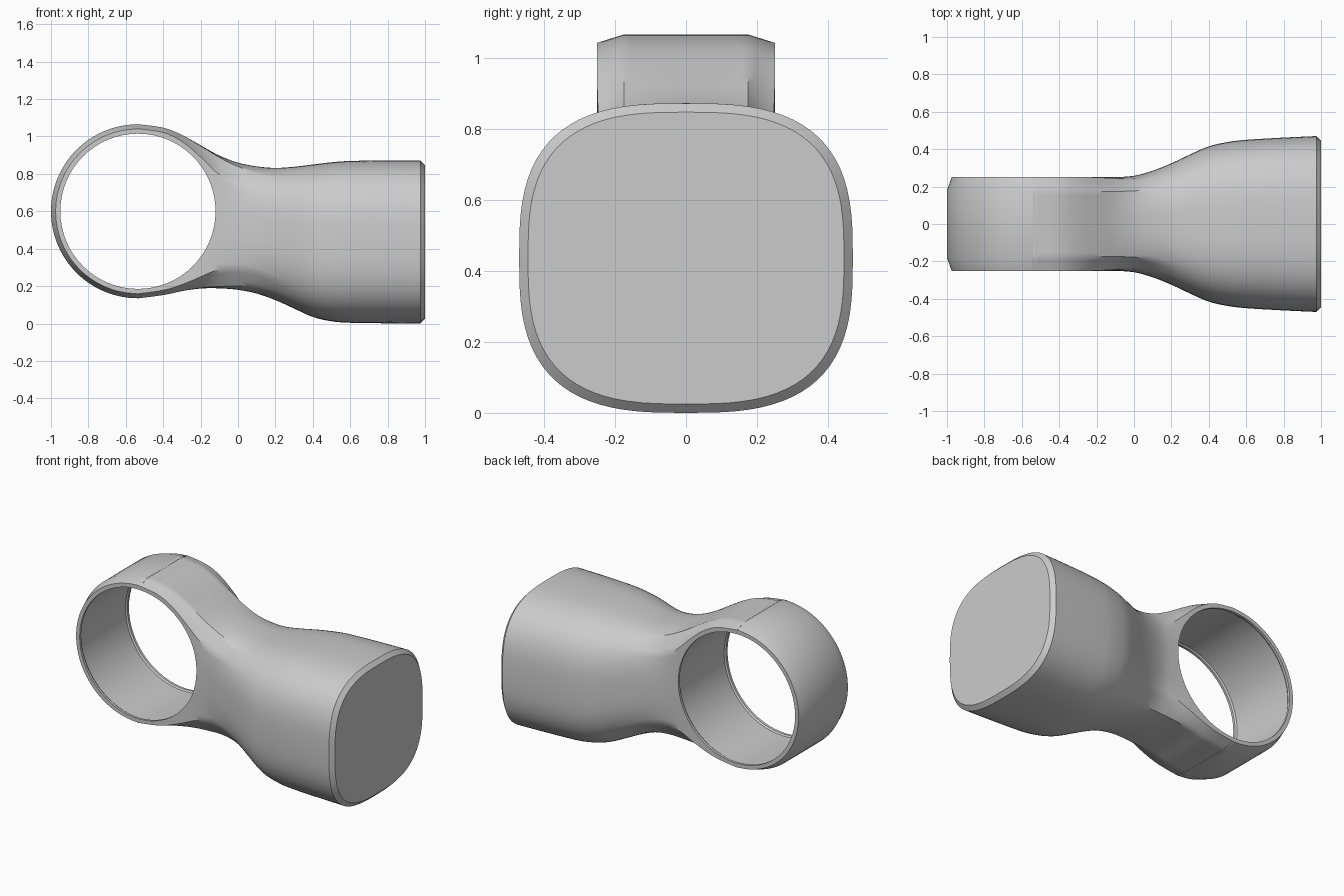
import bpy, bmesh
from math import sin, cos, pi, radians
from mathutils import Vector

if "Cube" in bpy.data.objects:
    bpy.data.objects.remove(bpy.data.objects["Cube"])

RING_X, RING_Z, STEPS = -0.535, 0.6, 20

grey = bpy.data.materials.new("plain grey")
grey.use_nodes = True
grey.diffuse_color = (0.6, 0.6, 0.6, 1)
grey.node_tree.nodes["Principled BSDF"].inputs["Base Color"].default_value = grey.diffuse_color


def loft(name, rows):
    """Skin a list of matching point loops into a capped solid."""
    bm = bmesh.new()
    loops = [[bm.verts.new(p) for p in row] for row in rows]
    bm.faces.new(loops[0])
    bm.faces.new(loops[-1])
    for a, b in zip(loops, loops[1:]):
        for i in range(len(a)):
            j = (i + 1) % len(a)
            bm.faces.new((a[i], a[j], b[j], b[i]))
    bmesh.ops.recalc_face_normals(bm, faces=bm.faces)
    mesh = bpy.data.meshes.new(name)
    bm.to_mesh(mesh)
    bm.free()
    mesh.materials.append(grey)
    obj = bpy.data.objects.new(name, mesh)
    bpy.context.collection.objects.link(obj)
    return obj


def disc(name, profile, angles):
    """Stack arcs of each (radius, y) in the profile along the ring axis."""
    return loft(name, [[(RING_X + r * cos(a), y, RING_Z + r * sin(a)) for a in angles]
                       for r, y in profile])


def section(x, top, bottom, width, bevel, roundness, inset=0.0):
    """Cross-section blending a bevelled box into a rounded square."""
    mid, h, w = (top + bottom) / 2, (top - bottom) / 2 - inset, width - inset
    flat = 0.175
    quarter = []
    for i in range(STEPS + 1):
        u = i / STEPS
        if u <= 0.4:
            box = Vector((w, (h - bevel) * u / 0.4))
        elif u <= 0.6:
            box = Vector((w, h - bevel)).lerp(Vector((flat, h)), (u - 0.4) / 0.2)
        else:
            box = Vector((flat * (1 - u) / 0.4, h))
        c, s = max(cos(u * pi / 2), 0), sin(u * pi / 2)
        soft = Vector((w * c ** 0.69, h * s ** 0.69))
        quarter.append(box.lerp(soft, roundness))
    half = quarter + [Vector((-p.x, p.y)) for p in quarter[-2::-1]]
    full = half + [Vector((p.x, -p.y)) for p in half[-2:0:-1]]
    return [(x, p.x, mid + p.y) for p in full]


def spline(points, t):
    """Smooth curve through the points, one unit of t per point."""
    i = min(int(t), len(points) - 2)
    f = t - i
    p = [points[max(0, min(len(points) - 1, i + k))] for k in (-1, 0, 1, 2)]
    return [b + 0.5 * f * (c - a + f * (2 * a - 5 * b + 4 * c - d + f * (3 * (b - c) + d - a)))
            for a, b, c, d in zip(*p)]


# Handle: x, top, bottom, half width, bevel depth, roundness
stations = [
    (-.54, 1.066, .134, .251, .024, 0),
    (-.4, 1.047, .152, .251, .026, 0),
    (-.3, 1.008, .173, .251, .035, 0),
    (-.2, .953, .187, .251, .06, .05),
    (-.1, .898, .188, .251, .1, .2),
    (0, .86, .18, .258, .13, .45),
    (.1, .84, .16, .285, .15, .7),
    (.2, .832, .125, .325, .16, .9),
    (.3, .838, .08, .372, .16, 1),
    (.4, .85, .035, .415, .16, 1),
    (.5, .862, .012, .438, .16, 1),
    (.6, .869, .004, .45, .16, 1),
    (.8, .872, .001, .462, .16, 1),
    (.975, .872, 0, .47, .16, 1),
]
FINE = 4
rows = [section(*spline(stations, k / FINE)) for k in range((len(stations) - 1) * FINE + 1)]
rows.append(section(1, *stations[-1][1:], inset=0.025))
body = loft("ring_and_handle", rows)

# Outer half of the ring
rim = disc("ring_outer_half", [(.44, -.25), (.465, -.18), (.465, .18), (.44, .25)],
           [radians(88 + 4 * k) for k in range(47)])

# Opening, slightly wider behind a thin lip at each rim
hole = disc("hole_cutter", [(.415, -.6), (.415, -.235), (.422, -.225),
                            (.422, .225), (.415, .235), (.415, .6)],
            [2 * pi * k / 64 for k in range(64)])

for tool, operation in ((rim, "UNION"), (hole, "DIFFERENCE")):
    mod = body.modifiers.new(operation.lower(), "BOOLEAN")
    mod.object, mod.operation, mod.solver = tool, operation, "EXACT"
    bpy.context.view_layer.objects.active = body
    bpy.ops.object.modifier_apply(modifier=mod.name)
    bpy.data.objects.remove(tool)

bpy.ops.object.select_all(action="DESELECT")
body.select_set(True)
bpy.ops.object.shade_smooth_by_angle(angle=radians(32))
